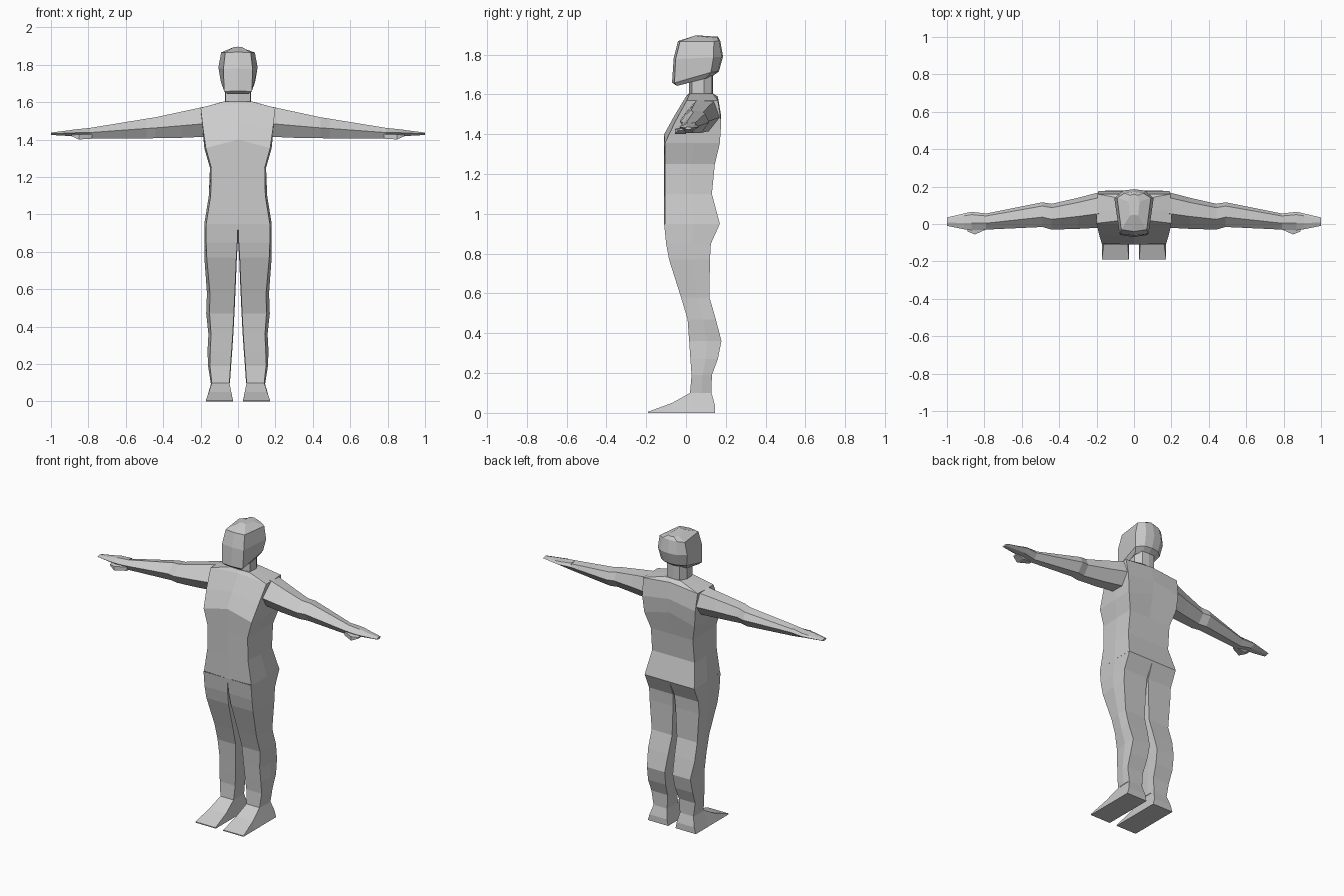
import bpy, bmesh

skin = bpy.data.materials.new("light grey")
skin.diffuse_color = (0.6, 0.6, 0.6, 1)


def loft(name, rings, cap_start=True, cap_end=True, mirror=False):
    """Skin a list of equal-length vertex rings, optionally mirrored in x."""
    bm = bmesh.new()
    loops = [[bm.verts.new(p) for p in ring] for ring in rings]
    n = len(loops[0])
    for a, b in zip(loops, loops[1:]):
        for i in range(n):
            j = (i + 1) % n
            bm.faces.new((a[i], a[j], b[j], b[i]))
    if cap_start:
        bm.faces.new(loops[0])
    if cap_end:
        bm.faces.new(loops[-1])
    if mirror:
        geo = bmesh.ops.duplicate(bm, geom=bm.verts[:] + bm.edges[:] + bm.faces[:])["geom"]
        for v in geo:
            if isinstance(v, bmesh.types.BMVert):
                v.co.x *= -1
    bmesh.ops.recalc_face_normals(bm, faces=bm.faces[:])
    mesh = bpy.data.meshes.new(name)
    bm.to_mesh(mesh)
    bm.free()
    mesh.materials.append(skin)
    obj = bpy.data.objects.new(name, mesh)
    bpy.context.collection.objects.link(obj)
    return obj


def symmetric(half):
    """Complete a half ring running from front centre to back centre."""
    return half + [(-x, y, z) for x, y, z in half[-2:0:-1]]


# Torso: z centre, z side, front y, back y, front / middle / back half widths
torso = [
    (0.95, 0.95, -0.11, 0.170, 0.170, 0.180, 0.178),
    (1.10, 1.10, -0.11, 0.130, 0.146, 0.156, 0.152),
    (1.25, 1.25, -0.11, 0.145, 0.143, 0.150, 0.150),
    (1.40, 1.355, -0.11, 0.170, 0.172, 0.180, 0.180),
    (1.49, 1.46, -0.06, 0.177, 0.187, 0.190, 0.190),
    (1.59, 1.570, 0.00, 0.160, 0.200, 0.200, 0.195),
    (1.605, 1.605, 0.015, 0.135, 0.070, 0.072, 0.060),
]
loft("torso", [symmetric([(0, f, zc), (wf, f + 0.004, zs), (wm, f * 0.4 + b * 0.6 - 0.02, zs),
                          (wb, b, zs), (0, b, zc)])
               for zc, zs, f, b, wf, wm, wb in torso], cap_start=False)

# Legs: z, front y, back y, inner x, front outer x, middle outer x
legs = [
    (0.95, -0.110, 0.170, 0.000, 0.170, 0.180),
    (0.85, -0.100, 0.125, 0.004, 0.170, 0.180),
    (0.77, -0.085, 0.120, 0.009, 0.167, 0.180),
    (0.58, -0.025, 0.118, 0.017, 0.150, 0.166),
    (0.47, 0.008, 0.150, 0.022, 0.152, 0.170),
    (0.36, 0.016, 0.178, 0.028, 0.144, 0.158),
    (0.27, 0.022, 0.160, 0.034, 0.148, 0.163),
    (0.19, 0.028, 0.130, 0.040, 0.150, 0.160),
    (0.10, 0.020, 0.128, 0.046, 0.140, 0.146),
]
loft("legs", [[(xi, f, z), (xf, f, z), (xm, f * 0.45 + b * 0.55, z),
               (xm - 0.003, b, z), (xi, b, z), (xi - 0.003 * (z < 0.9), (f + b) / 2, z)]
              for z, f, b, xi, xf, xm in legs], cap_start=False, cap_end=False, mirror=True)

# Feet: side profile stations from heel to toe as y, top z, inner x, outer x
feet = [
    (0.145, 0.04, 0.035, 0.160),
    (0.128, 0.10, 0.046, 0.143),
    (0.020, 0.10, 0.046, 0.140),
    (-0.070, 0.05, 0.036, 0.156),
    (-0.190, 0.006, 0.028, 0.172),
]
loft("feet", [[(xi, y, zt), (xo, y, zt), (0.172, max(y, -0.19) if i else 0.145, 0),
               (0.026, y if i else 0.145, 0)]
              for i, (y, zt, xi, xo) in enumerate(feet)], mirror=True)

# Neck
loft("neck", [symmetric([(0, 0.015, z), (0.066, 0.03, z), (0.07, 0.09, z),
                         (0.045, 0.13, z), (0, 0.135, z)]) for z in (1.59, 1.70)])

# Head: heights front / back, then front, cheek, side, back y and cheek, side, rear x
head = [
    (1.645, 1.685, -0.050, -0.045, 0.100, 0.125, 0.055, 0.075, 0.035),
    (1.660, 1.715, -0.070, -0.058, 0.125, 0.165, 0.074, 0.092, 0.050),
    (1.780, 1.790, -0.062, -0.052, 0.138, 0.186, 0.078, 0.105, 0.058),
    (1.868, 1.870, -0.040, -0.030, 0.140, 0.172, 0.068, 0.090, 0.050),
    (1.897, 1.890, 0.050, 0.045, 0.120, 0.160, 0.022, 0.030, 0.020),
]
loft("head", [symmetric([(0, yf, zf), (xc, yc, zf - 0.002), (xs, ys, zb - 0.004),
                         (xr, yb - 0.007, zb), (0, yb, zb)])
              for zf, zb, yf, yc, ys, yb, xc, xs, xr in head])

# Arms: x, front y, back y, top z, middle z, bottom z
arms = [
    (0.185, -0.020, 0.170, 1.575, 1.485, 1.415),
    (0.300, -0.026, 0.140, 1.550, 1.475, 1.410),
    (0.440, -0.030, 0.108, 1.520, 1.463, 1.408),
    (0.490, -0.016, 0.116, 1.512, 1.460, 1.406),
    (0.790, -0.030, 0.056, 1.463, 1.438, 1.405),
]
loft("arms", [[(x, f, m), (x, f * 0.6 + b * 0.4, t), (x, f * 0.15 + b * 0.85, t - 0.008),
               (x, b, m), (x, f * 0.3 + b * 0.7, bo), (x, f * 0.75 + b * 0.25, bo)]
              for x, f, b, t, m, bo in arms], cap_end=False, mirror=True)

# Hands: flattened continuation of the wrist
hands = [
    (0.790, -0.030, 0.056, 1.463, 1.438, 1.405),
    (0.870, -0.034, 0.065, 1.455, 1.437, 1.418),
    (0.910, -0.028, 0.056, 1.449, 1.435, 1.420),
    (1.000, -0.010, 0.035, 1.438, 1.432, 1.425),
]
loft("hands", [[(x, f, m), (x, f * 0.6 + b * 0.4, t), (x, f * 0.15 + b * 0.85, t - 0.004),
                (x, b, m), (x, f * 0.3 + b * 0.7, bo), (x, f * 0.75 + b * 0.25, bo)]
               for x, f, b, t, m, bo in hands], cap_start=False, mirror=True)

# Thumbs: small wedges at the front of each hand
loft("thumbs", [[(x, y0, zt), (x, y1, zt - 0.008), (x, y1, zb), (x, y0, zb)]
                for x, y0, y1, zt, zb in ((0.780, 0.0, -0.024, 1.437, 1.405),
                                          (0.850, 0.0, -0.056, 1.435, 1.401),
                                          (0.890, 0.0, -0.040, 1.433, 1.418))], mirror=True)
